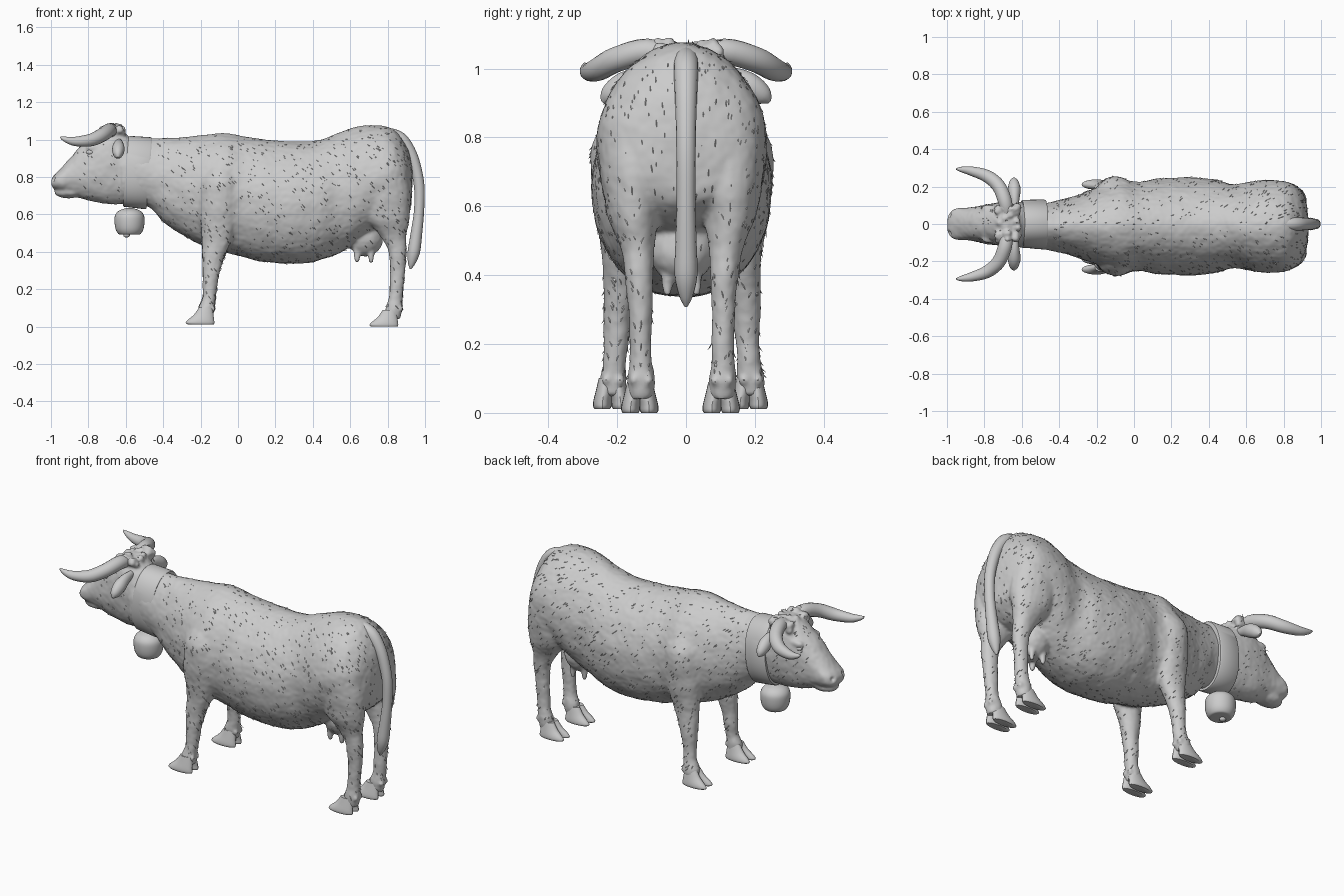
import bpy, bmesh, math, random
from mathutils import Vector, Matrix, noise

if "Cube" in bpy.data.objects:
    bpy.data.objects.remove(bpy.data.objects["Cube"])

random.seed(4)
X, Y, Z = Vector((1, 0, 0)), Vector((0, 1, 0)), Vector((0, 0, 1))
MID = -0.012  # the torso sits slightly off the centre line


def spline(rows, steps):
    """Catmull-Rom through rows of numbers."""
    out, n = [], len(rows)
    for i in range(n - 1):
        a, b, c, d = (rows[max(0, min(n - 1, i + k))] for k in (-1, 0, 1, 2))
        for j in range(steps):
            t = j / steps
            out.append([0.5 * (2*q + (r-p)*t + (2*p-5*q+4*r-s)*t*t + (3*q-p-3*r+s)*t**3)
                        for p, q, r, s in zip(a, b, c, d)])
    return out + [list(rows[-1])]


def loft(bm, rows, hint, axis=None, steps=4, seg=24, power=2.0, peak=None):
    """Rows are (x, y, z, radius along hint, other radius); peak shapes the upper half."""
    rows = spline(rows, steps)
    rings = []
    for i, (x, y, z, ru, rv) in enumerate(rows):
        t = axis or (Vector(rows[min(i+1, len(rows)-1)][:3]) - Vector(rows[max(i-1, 0)][:3]))
        t = t.normalized()
        u = (hint - t * hint.dot(t)).normalized()
        v = t.cross(u)
        ring = []
        for k in range(seg):
            a = 2 * math.pi * k / seg
            c, s = math.cos(a), math.sin(a)
            e = 2 / (peak if peak and s > 0 else power)
            ring.append(bm.verts.new(Vector((x, y, z)) + u * ru * math.copysign(abs(c) ** e, c)
                                     + v * rv * math.copysign(abs(s) ** e, s)))
        rings.append(ring)
    for a, b in zip(rings, rings[1:]):
        for k in range(seg):
            m = (k + 1) % seg
            bm.faces.new((a[k], a[m], b[m], b[k]))
    bm.faces.new(rings[0][::-1])
    bm.faces.new(rings[-1])


def ball(bm, c, r, sub=3):
    bmesh.ops.create_icosphere(bm, subdivisions=sub, radius=1,
                               matrix=Matrix.Translation(c) @ Matrix.Diagonal((*r, 1)))


def shade(ob, angle):
    bpy.ops.object.select_all(action='DESELECT')
    ob.select_set(True)
    bpy.context.view_layer.objects.active = ob
    bpy.ops.object.shade_smooth_by_angle(angle=math.radians(angle))


def finish(name, bm, angle=40):
    bmesh.ops.recalc_face_normals(bm, faces=bm.faces)
    me = bpy.data.meshes.new(name)
    bm.to_mesh(me)
    bm.free()
    ob = bpy.data.objects.new(name, me)
    bpy.context.collection.objects.link(ob)
    shade(ob, angle)
    return ob


def profile(rows, y):
    """(x, top, bottom, half width) to loft rows."""
    return [(x, y, (t + b) / 2, w, (t - b) / 2) for x, t, b, w in rows]


# Torso and neck
hide = bmesh.new()
loft(hide, profile([
    (-.62, 1.0, .66, .115), (-.48, 1.007, .64, .122), (-.40, 1.007, .56, .14), (-.30, 1.012, .49, .168),
    (-.20, 1.022, .44, .205), (-.08, 1.032, .40, .252), (.02, 1.02, .375, .238), (.12, 1.003, .35, .254),
    (.28, .99, .335, .262), (.42, .995, .35, .252), (.54, 1.037, .392, .224), (.65, 1.073, .455, .244),
    (.75, 1.076, .52, .247), (.83, 1.053, .55, .235), (.89, .988, .59, .19), (.92, .91, .63, .13),
    (.932, .82, .70, .05)], MID), Y, X, seg=40, power=2.15, peak=1.8)

# Head with muzzle, jaw and brows
loft(hide, profile([
    (-.56, 1.0, .66, .115), (-.63, 1.05, .655, .115), (-.68, 1.075, .655, .117), (-.73, 1.055, .66, .114),
    (-.79, 1.01, .672, .105), (-.85, .955, .69, .092), (-.90, .897, .705, .084), (-.95, .84, .725, .084),
    (-.98, .814, .735, .068), (-.998, .79, .755, .037)][::-1], 0), Y, X, seg=32, power=2.3)
ball(hide, (-.895, 0, .72), (.085, .062, .034))
for s in (1, -1):
    ball(hide, (-.775, s * .082, .957), (.042, .02, .017))
    ball(hide, (-.955, s * .045, .78), (.032, .036, .034))

# Curly hair on the poll
for i in range(70):
    dx = random.uniform(-.055, .055)
    c = (-.675 + dx, random.uniform(-.1, .1), 1.06 + random.uniform(-.025, .014) - 5 * dx * dx)
    ball(hide, c, (.022, .018, .02), 2)

# Legs and dewclaws
front = [(-.17, .20, .05, .037, .036), (-.17, .20, .10, .043, .04), (-.155, .195, .15, .037, .034),
         (-.15, .19, .22, .039, .036), (-.142, .187, .30, .048, .042), (-.13, .18, .38, .062, .05),
         (-.11, .175, .48, .085, .06), (-.10, .17, .62, .11, .088), (-.09, .16, .78, .11, .10),
         (-.08, .12, .90, .07, .06)]
hind = [(.825, .118, .04, .042, .036), (.833, .118, .10, .045, .04), (.845, .12, .16, .037, .033),
        (.85, .12, .25, .038, .033), (.852, .122, .33, .042, .036), (.853, .125, .41, .05, .042),
        (.828, .13, .49, .072, .052), (.80, .14, .57, .115, .075), (.78, .14, .68, .143, .095),
        (.77, .14, .82, .13, .10), (.76, .11, .93, .07, .06)]
for s in (1, -1):
    for leg in (front, hind):
        loft(hide, [(x, MID + s * y, z, a, b) for x, y, z, a, b in leg], X, Z)
        for d in (-.022, .022):
            ball(hide, (leg[1][0] + .036, MID + s * leg[1][1] + d, .095), (.015, .013, .016), 2)

# Udder
ball(hide, (.68, MID, .48), (.098, .098, .105))
for s in (1, -1):
    for x in (.637, .712):
        loft(hide, [(x, MID + s * .042, .342, .010, .010), (x, MID + s * .042, .365, .015, .015),
                    (x, MID + s * .04, .43, .022, .022)], X, Z, seg=12)

# Fuse the body parts into one hide
body = finish("cow_body", hide)
m = body.modifiers.new("fuse", 'REMESH')
m.mode, m.voxel_size = 'VOXEL', .008
m = body.modifiers.new("soften", 'SMOOTH')
m.factor, m.iterations = .5, 7
dg = bpy.context.evaluated_depsgraph_get()
mesh = bpy.data.meshes.new_from_object(body.evaluated_get(dg))
body.modifiers.clear()
body.data = mesh

# Gentle unevenness and nostrils
moves = []
for v in mesh.vertices:
    p = v.co
    d = .004 * noise.noise(p * 12) + .0015 * noise.noise(p * 40)
    for s in (1, -1):
        r = (p - Vector((-.988, s * .048, .788))).length
        d -= .014 * max(0, 1 - r / .018)
    moves.append(p + v.normal * d)
for v, p in zip(mesh.vertices, moves):
    v.co = p
shade(body, 40)

# Fur strands: thin raised slivers lying along the hide
bm = bmesh.new()
flow = Vector((.65, 0, -.75))
for f in random.sample(list(mesh.polygons), 2200):
    p, n = f.center, f.normal
    if p.z < .12 or p.x < -.86 or -.63 < p.x < -.45:
        continue
    if .55 < p.x < .8 and p.z < .5 and abs(p.y) < .1:
        continue
    t = flow - n * flow.dot(n)
    if t.length < .3:
        t = X - n * n.x
    t.normalize()
    w = t.cross(n) * .002
    size = random.uniform(.022, .042)
    a = bm.verts.new(p - n * .002)
    b, c = (bm.verts.new(p + t * size * .7 + k * w - n * .002) for k in (1, -1))
    d = bm.verts.new(p + t * size + n * .002)
    for tri in ((a, b, d), (a, d, c), (b, c, d), (a, c, b)):
        bm.faces.new(tri)
finish("fur_strands", bm, 20)

# Tail with tuft
bm = bmesh.new()
loft(bm, [(x, 0, z, r, r) for x, z, r in [
    (.70, 1.03, .025), (.79, 1.03, .034), (.865, 1.005, .036), (.915, .94, .033), (.947, .86, .030),
    (.969, .75, .028), (.968, .62, .027), (.953, .49, .031), (.94, .40, .033), (.928, .34, .02),
    (.922, .308, .004)]], Y, seg=16)
finish("tail", bm)

# Cloven hooves
for name, dx, y, dz in (("front_hooves", 0, .20, .012), ("hind_hooves", .983, .118, 0)):
    bm = bmesh.new()
    for s in (1, -1):
        for d in (-1, 1):
            c = MID - .004 + s * y
            loft(bm, [(x + dx, c + d * o, dz + z, a, b) for x, o, z, a, b in [
                (-.200, .027, 0, .070, .023), (-.203, .027, .008, .077, .027), (-.198, .026, .024, .070, .027),
                (-.183, .021, .052, .052, .025), (-.173, .017, .09, .036, .02)]], X, Z, steps=3, seg=20)
    finish(name, bm)

# Horns
bm = bmesh.new()
for s in (1, -1):
    loft(bm, [(x, s * y, z, r, r) for x, y, z, r in [
        (-.68, .03, 1.03, .028), (-.687, .11, 1.05, .037), (-.722, .20, 1.027, .037),
        (-.785, .255, .998, .034), (-.87, .283, .99, .025), (-.925, .292, 1.002, .014),
        (-.95, .294, 1.014, .004)]], Z, seg=18)
finish("horns", bm)

# Ears
bm = bmesh.new()
for s in (1, -1):
    loft(bm, [(x, s * y, z, a, b) for x, y, z, a, b in [
        (-.635, .08, .985, .016, .02), (-.638, .135, .972, .026, .032), (-.64, .185, .948, .034, .038),
        (-.642, .225, .92, .024, .028), (-.642, .243, .903, .005, .006)]], X, seg=16)
finish("ears", bm)

# Eyes
bm = bmesh.new()
for s in (1, -1):
    ball(bm, (-.79, s * .085, .932), (.022, .014, .014))
finish("eyes", bm)

# Collar with rolled edges
bm = bmesh.new()
loft(bm, [(-.60, 0, .83, .115, .165), (-.60, 0, .83, .125, .186), (-.593, 0, .83, .129, .19),
          (-.482, 0, .82, .131, .193), (-.474, 0, .819, .127, .189), (-.474, 0, .819, .115, .165)],
     Y, Vector((1, 0, -.08)), steps=1, seg=48, power=2.2)
finish("collar", bm, 30)

# Bell and clapper
bm = bmesh.new()
loft(bm, [(-.58, 0, z, r, r) for z, r in [
    (.492, .045), (.496, .06), (.52, .074), (.558, .08), (.595, .077), (.62, .056), (.633, .02)]],
     X, Z, seg=32)
ball(bm, (-.595, 0, .489), (.018, .018, .013), 2)
finish("bell", bm)
